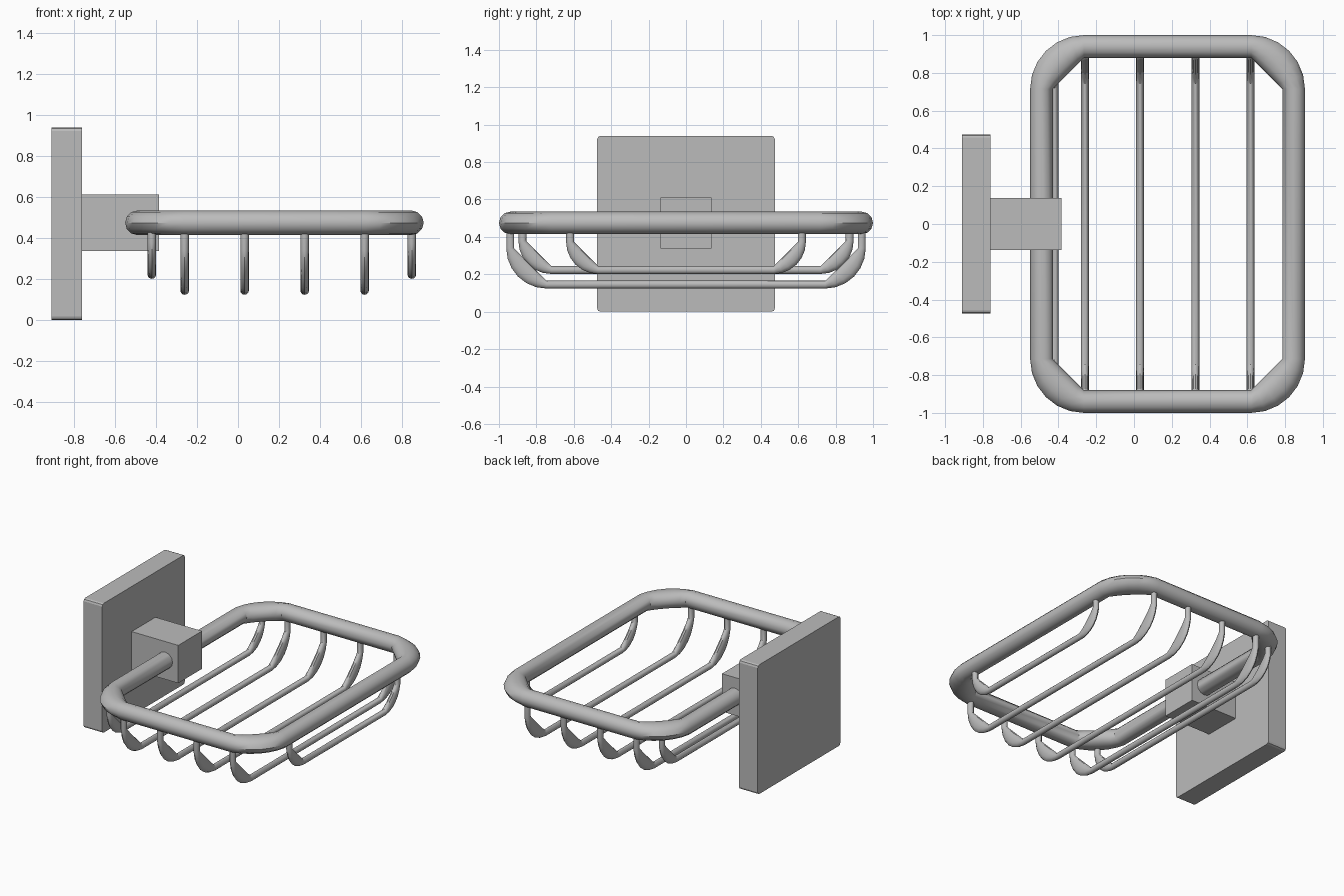
import bpy, bmesh, math
from mathutils import Vector

if "Cube" in bpy.data.objects:
    bpy.data.objects.remove(bpy.data.objects["Cube"])

metal = bpy.data.materials.new("satin_grey_metal")
metal.use_nodes = True
grey = (0.5, 0.5, 0.5, 1)
metal.diffuse_color = grey
metal.node_tree.nodes["Principled BSDF"].inputs["Base Color"].default_value = grey

SIDES, STEPS = 12, 6


def finish(bm, name, smooth=False):
    bmesh.ops.recalc_face_normals(bm, faces=bm.faces)
    mesh = bpy.data.meshes.new(name)
    bm.to_mesh(mesh)
    bm.free()
    mesh.materials.append(metal)
    obj = bpy.data.objects.new(name, mesh)
    bpy.context.collection.objects.link(obj)
    if smooth:
        bpy.ops.object.select_all(action='DESELECT')
        obj.select_set(True)
        bpy.context.view_layer.objects.active = obj
        bpy.ops.object.shade_smooth_by_angle(angle=math.radians(35))
    return obj


def box(name, lo, hi, chamfer=0):
    lo, hi = Vector(lo), Vector(hi)
    bm = bmesh.new()
    bmesh.ops.create_cube(bm, size=1)
    for v in bm.verts:
        v.co = (lo + hi) / 2 + v.co * (hi - lo)
    if chamfer:
        # soften only the edges that run through the thickness
        edges = [e for e in bm.edges
                 if abs(e.verts[0].co.x - e.verts[1].co.x) > 0.01]
        bmesh.ops.bevel(bm, geom=edges, offset=chamfer, segments=2,
                        profile=0.5, affect='EDGES')
    return finish(bm, name)


def bend(center, start, radius, tube):
    """Quarter bend as (u, v, h) sections: round outside, straight inside."""
    def at(rho, deg):
        a = math.radians(deg)
        return Vector((center[0] + rho * math.cos(a), center[1] + rho * math.sin(a)))
    sections = []
    for i in range(STEPS + 1):
        t = i / STEPS
        ring = []
        for k in range(SIDES):
            phi = math.tau * k / SIDES
            rho = radius + tube * math.cos(phi)
            arc = at(rho, start + 90 * t)
            chord = at(rho, start).lerp(at(rho, start + 90), t)
            p = arc.lerp(chord, 0.5 - 0.5 * math.cos(phi))
            ring.append((p.x, p.y, tube * math.sin(phi)))
        sections.append(ring)
    return sections


def tube_mesh(name, sections, place, closed):
    bm = bmesh.new()
    rings = [[bm.verts.new(place(*p)) for p in s] for s in sections]
    pairs = list(zip(rings, rings[1:]))
    if closed:
        pairs.append((rings[-1], rings[0]))
    else:
        bm.faces.new(rings[0])
        bm.faces.new(rings[-1])
    for a, b in pairs:
        for k in range(SIDES):
            n = (k + 1) % SIDES
            bm.faces.new((a[k], a[n], b[n], b[k]))
    return finish(bm, name, smooth=True)


# Wall plate and mounting block
box("wall_plate", (-0.91, -0.475, 0), (-0.76, 0.475, 0.94), 0.018)
box("mounting_block", (-0.76, -0.137, 0.337), (-0.385, 0.137, 0.612))

# Rounded rectangular rim
RIM_Z = 0.475
rim = []
for i, corner in enumerate([(0.62, 0.715), (-0.265, 0.715),
                            (-0.265, -0.715), (0.62, -0.715)]):
    rim += bend(corner, 90 * i, 0.225, 0.06)
tube_mesh("rim", rim, lambda u, v, h: (u, v, RIM_Z + h), True)


# Hanging wires, each a U shape across the depth
def wire(name, x, half, bottom, radius, tube=0.021):
    y, z = half - radius, bottom + radius
    left = bend((-y, z), 180, radius, tube)
    right = bend((y, z), 270, radius, tube)
    top = [[(u, RIM_Z - 0.03, h) for u, v, h in s] for s in (left[0], right[-1])]
    tube_mesh(name, [top[0]] + left + right + [top[1]],
              lambda u, v, h: (x + h, u, v), False)


for i, x in enumerate((-0.26, 0.032, 0.325, 0.617)):
    wire(f"basket_wire_{i + 1}", x, 0.94, 0.145, 0.195)
wire("wall_side_wire", -0.42, 0.875, 0.223, 0.155)
wire("outer_side_wire", 0.847, 0.62, 0.223, 0.15)
